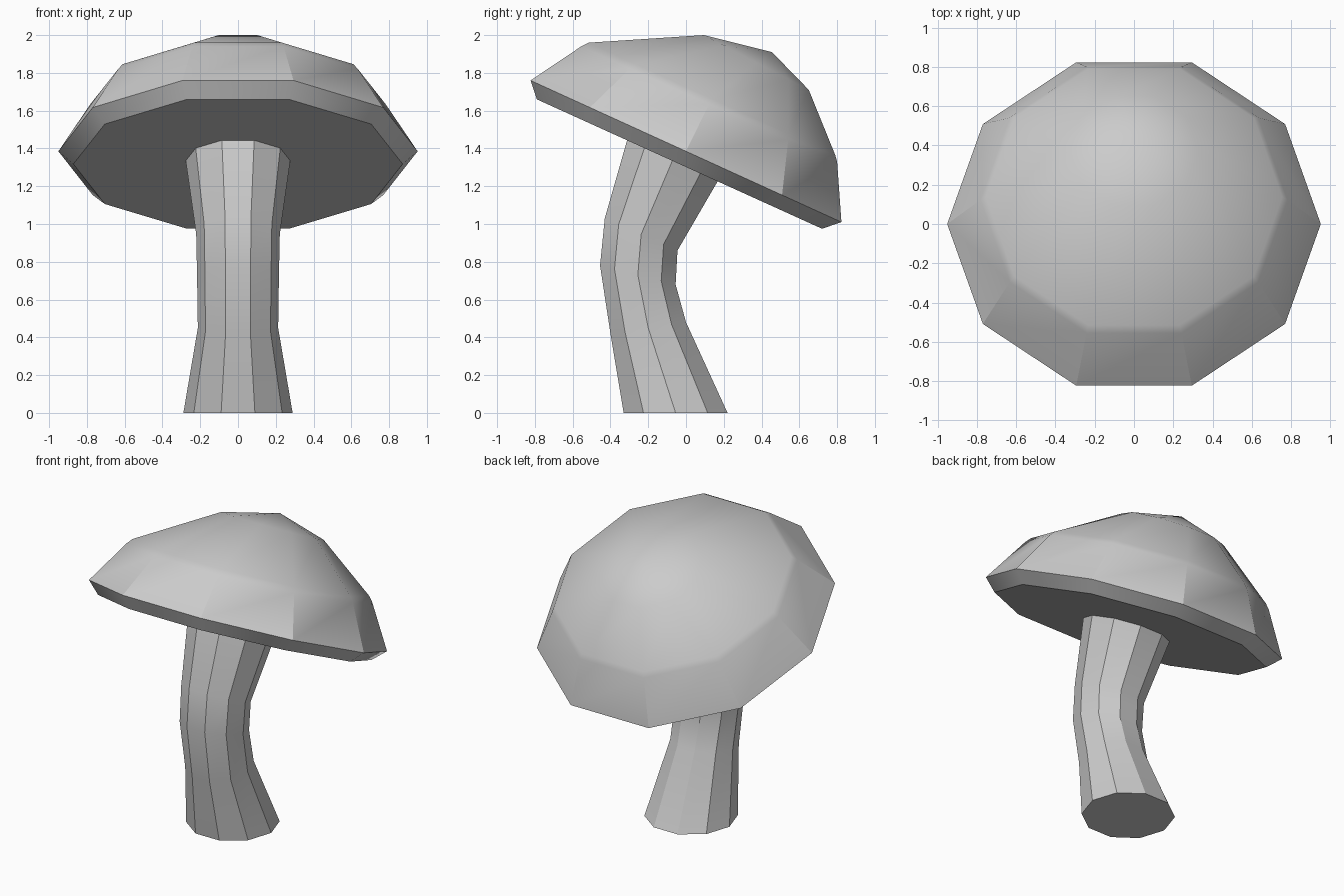
import bpy, bmesh
from math import sin, cos, pi, radians
from mathutils import Vector

if "Cube" in bpy.data.objects:
    bpy.data.objects.remove(bpy.data.objects["Cube"])

SIDES = 10


def ring(bm, front, back):
    """Decagon whose front and back edge midpoints are given as (y, z)."""
    f, b = Vector((0, *front)), Vector((0, *back))
    centre, half = (f + b) / 2, (b - f) / 2
    k = 1 / cos(pi / SIDES)
    radius = half.length * k
    verts = []
    for i in range(SIDES):
        a = 2 * pi * i / SIDES
        p = centre + half * k * sin(a) + Vector((radius * cos(a), 0, 0))
        verts.append(bm.verts.new(p))
    return verts


def loft(name, sections, apex=None):
    bm = bmesh.new()
    rings = [ring(bm, f, b) for f, b in sections]
    for lo, hi in zip(rings, rings[1:]):
        for i in range(SIDES):
            j = (i + 1) % SIDES
            bm.faces.new((lo[i], lo[j], hi[j], hi[i]))
    bm.faces.new(rings[0][::-1])
    if apex:
        tip = bm.verts.new((0, *apex))
        for i in range(SIDES):
            bm.faces.new((rings[-1][i], rings[-1][(i + 1) % SIDES], tip))
    else:
        bm.faces.new(rings[-1])
    bmesh.ops.recalc_face_normals(bm, faces=bm.faces[:])
    mesh = bpy.data.meshes.new(name)
    bm.to_mesh(mesh)
    bm.free()
    obj = bpy.data.objects.new(name, mesh)
    bpy.context.collection.objects.link(obj)
    bpy.ops.object.select_all(action='DESELECT')
    obj.select_set(True)
    bpy.context.view_layer.objects.active = obj
    bpy.ops.object.shade_smooth_by_angle(angle=radians(30))
    return obj


# Bent stalk, flaring at the foot and under the cap
loft("stalk", [
    ((-0.33, 0.00), (0.22, 0.00)),
    ((-0.40, 0.42), (0.00, 0.48)),
    ((-0.455, 0.78), (-0.055, 0.68)),
    ((-0.43, 1.03), (-0.045, 0.86)),
    ((-0.31, 1.45), (0.17, 1.23)),
])

# Tilted cap: underside, rim, stepped shoulder, crown
loft("cap", [
    ((-0.79, 1.66), (0.72, 0.975)),
    ((-0.823, 1.76), (0.823, 1.01)),
    ((-0.555, 1.94), (0.80, 1.33)),
    ((-0.515, 1.96), (0.79, 1.365)),
    ((0.095, 2.00), (0.65, 1.71)),
], apex=(0.455, 1.91))
